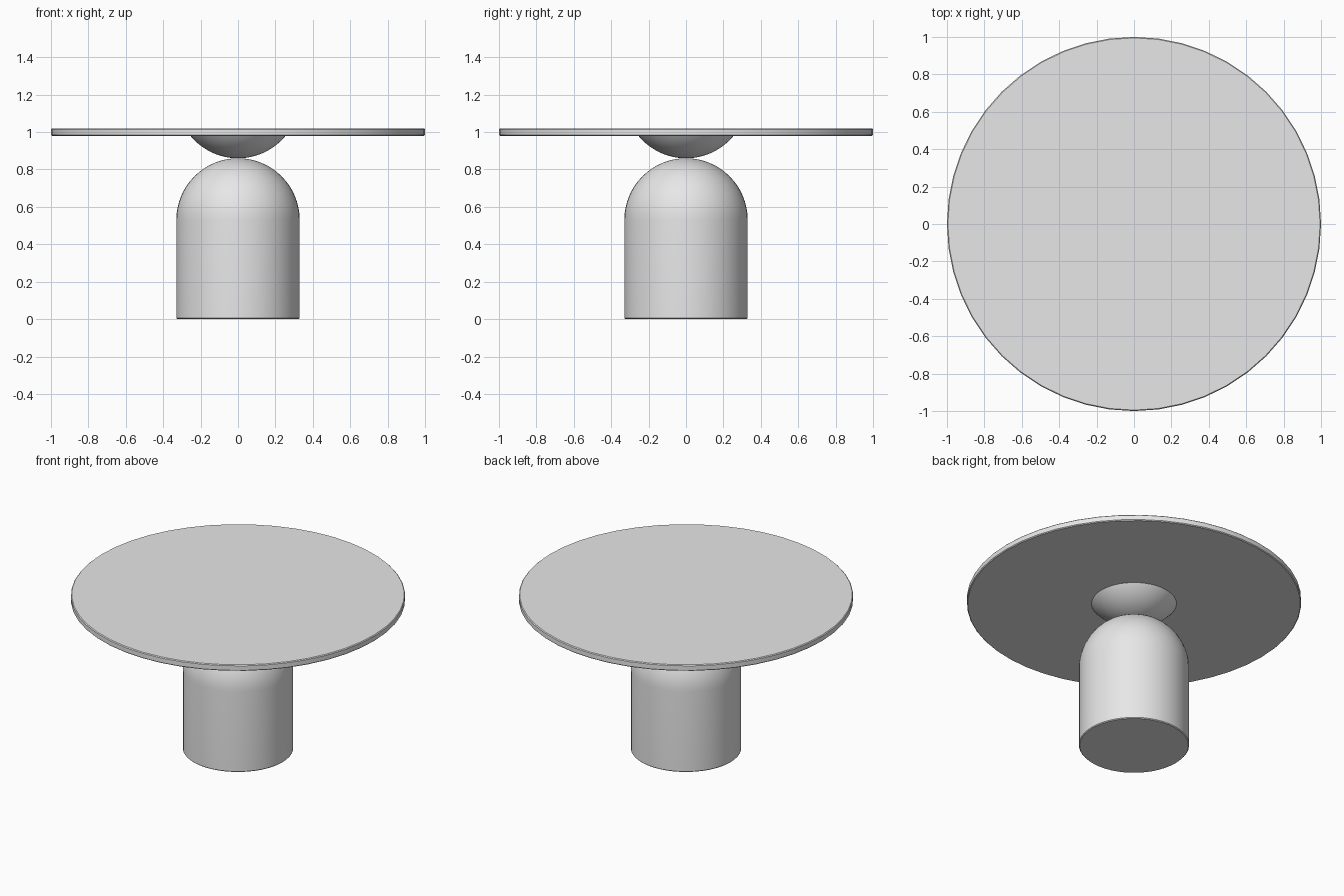
import bpy, bmesh
from math import sin, cos, pi, radians, acos

cube = bpy.data.objects.get("Cube")
if cube:
    bpy.data.objects.remove(cube, do_unlink=True)

# Single matte grey finish
grey = bpy.data.materials.new("light_grey")
grey.use_nodes = True
colour = (0.8, 0.8, 0.8, 1)
grey.diffuse_color = colour
grey.node_tree.nodes["Principled BSDF"].inputs["Base Color"].default_value = colour


def lathe(name, profile, segments=48):
    """Revolve (radius, height) points, listed bottom to top, around z."""
    bm = bmesh.new()
    verts = [bm.verts.new((r, 0, z)) for r, z in profile]
    edges = [bm.edges.new(pair) for pair in zip(verts, verts[1:])]
    bmesh.ops.spin(bm, geom=verts + edges, cent=(0, 0, 0), axis=(0, 0, 1),
                   angle=2 * pi, steps=segments, use_merge=True)
    bmesh.ops.remove_doubles(bm, verts=bm.verts, dist=0.0001)
    bmesh.ops.recalc_face_normals(bm, faces=bm.faces)
    mesh = bpy.data.meshes.new(name)
    bm.to_mesh(mesh)
    bm.free()
    mesh.materials.append(grey)
    obj = bpy.data.objects.new(name, mesh)
    bpy.context.collection.objects.link(obj)
    bpy.ops.object.select_all(action="DESELECT")
    obj.select_set(True)
    bpy.context.view_layer.objects.active = obj
    bpy.ops.object.shade_smooth_by_angle(angle=radians(35))
    return obj


R = 0.33          # radius shared by the dome and the spherical cap
MEET = 0.86       # height where dome and cap touch
UNDER, TOP = 0.98, 1.02
B = 0.005         # edge softening
STEPS = 16

# Domed pedestal
dome = [(R * cos(pi / 2 * i / STEPS), MEET - R + R * sin(pi / 2 * i / STEPS))
        for i in range(STEPS)]
lathe("pedestal", [(0, 0), (R - B, 0), (R, B)] + dome + [(0, MEET)])

# Spherical cap carrying the top, closed just inside the slab
rim = UNDER + B
reach = acos((MEET + R - rim) / R)
cap = [(R * sin(reach * i / STEPS), MEET + R - R * cos(reach * i / STEPS))
       for i in range(STEPS + 1)]
lathe("support_cap", cap + [(0, rim)])

# Thin round top with softened edges
lathe("table_top", [(0, UNDER), (1 - B, UNDER), (1, UNDER + B),
                    (1, TOP - B), (1 - B, TOP), (0, TOP)])
